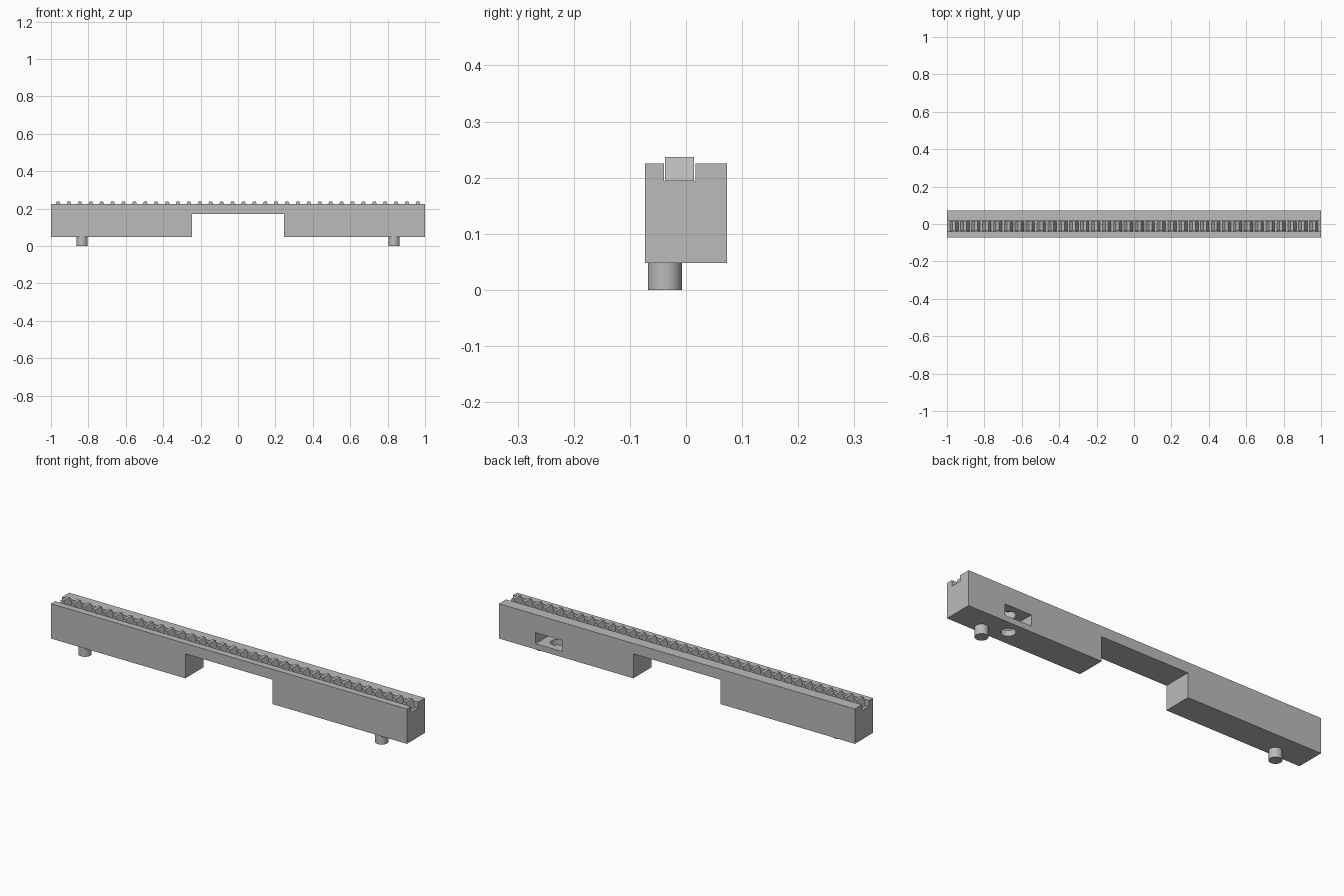
import bpy
import bmesh
import math
from mathutils import Vector

cube = bpy.data.objects.get("Cube")
if cube:
    bpy.data.objects.remove(cube, do_unlink=True)

grey = bpy.data.materials.new("plain grey")
grey.use_nodes = True
grey.diffuse_color = (0.5, 0.5, 0.5, 1)
grey.node_tree.nodes["Principled BSDF"].inputs["Base Color"].default_value = (0.5, 0.5, 0.5, 1)


def finish(name, bm):
    bmesh.ops.recalc_face_normals(bm, faces=bm.faces)
    mesh = bpy.data.meshes.new(name)
    bm.to_mesh(mesh)
    bm.free()
    mesh.materials.append(grey)
    obj = bpy.data.objects.new(name, mesh)
    bpy.context.collection.objects.link(obj)
    return obj


def extrude_profile(name, points, y0, y1):
    """Extrude an x-z outline along y."""
    bm = bmesh.new()
    face = bm.faces.new([bm.verts.new((x, y0, z)) for x, z in points])
    out = bmesh.ops.extrude_face_region(bm, geom=[face])
    verts = [g for g in out["geom"] if isinstance(g, bmesh.types.BMVert)]
    bmesh.ops.translate(bm, verts=verts, vec=(0, y1 - y0, 0))
    return finish(name, bm)


def box(name, x0, x1, y0, y1, z0, z1):
    return extrude_profile(name, [(x0, z0), (x1, z0), (x1, z1), (x0, z1)], y0, y1)


def cylinder(name, x, y, z0, z1, radius):
    bm = bmesh.new()
    bmesh.ops.create_cone(bm, cap_ends=True, segments=48, radius1=radius,
                          radius2=radius, depth=z1 - z0)
    bmesh.ops.translate(bm, verts=bm.verts, vec=Vector((x, y, (z0 + z1) / 2)))
    return finish(name, bm)


def select(obj):
    bpy.ops.object.select_all(action="DESELECT")
    obj.select_set(True)
    bpy.context.view_layer.objects.active = obj


def cut(obj, cutter):
    select(obj)
    mod = obj.modifiers.new("cut", "BOOLEAN")
    mod.operation = "DIFFERENCE"
    mod.solver = "EXACT"
    mod.object = cutter
    bpy.ops.object.modifier_apply(modifier=mod.name)
    bpy.data.objects.remove(cutter, do_unlink=True)


BOTTOM, TOP, HALF_Y = 0.048, 0.225, 0.073

# Bar with a clearance notch under its middle
half = [(0.245, 0.172), (0.245, BOTTOM), (1, BOTTOM), (1, TOP)]
bar = extrude_profile("bar", half + [(-x, z) for x, z in reversed(half)], -HALF_Y, HALF_Y)

# Groove for the rack, nut pocket in the back, and blind screw hole
cut(bar, box("groove_cutter", -1.1, 1.1, -0.0395, 0.0165, 0.194, 0.3))
cut(bar, box("pocket_cutter", 0.643, 0.794, -0.065, 0.1, 0.077, 0.133))
cut(bar, cylinder("hole_cutter", 0.7185, 0.005, 0.02, 0.17, 0.034))

# Toothed rack in the groove
PITCH, TEETH = 0.0583, 34
ROOT, TIP = 0.195, 0.237
outline = [(-1, 0.19), (-1, ROOT)]
for i in range(TEETH):
    x = (i - (TEETH - 1) / 2) * PITCH
    outline += [(x - 0.023, ROOT), (x - 0.0078, TIP), (x + 0.0078, TIP), (x + 0.023, ROOT)]
outline += [(1, ROOT), (1, 0.19)]
rack = extrude_profile("toothed_rack", outline, -0.037, 0.0145)

# Locating pegs underneath
pegs = [cylinder(name, x, -0.0375, 0, BOTTOM + 0.002, 0.0305)
        for name, x in (("left_peg", 0.834), ("right_peg", -0.834))]

for obj in [bar] + pegs:
    select(obj)
    bpy.ops.object.shade_smooth_by_angle(angle=math.radians(30))
